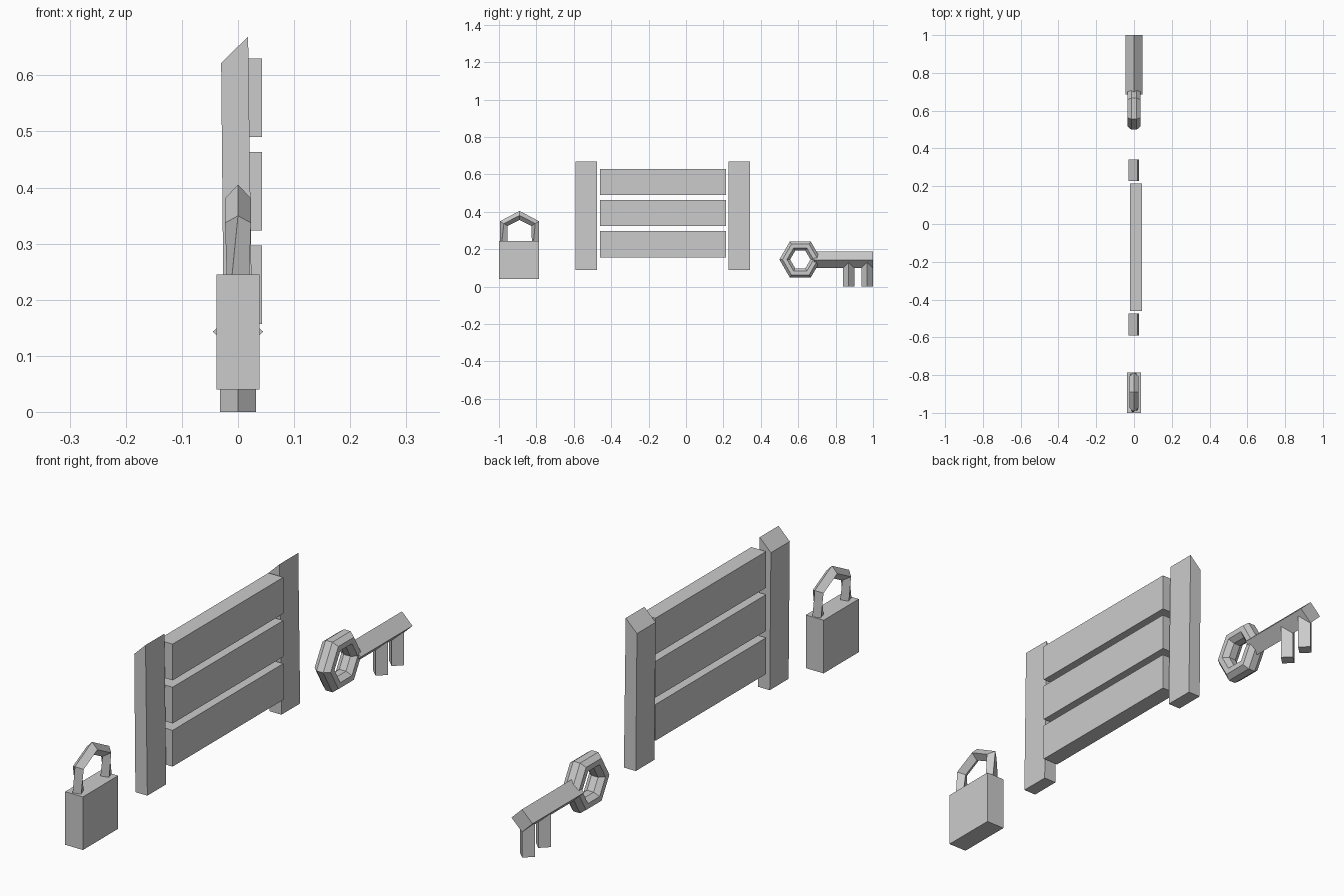
import bpy, bmesh
from math import sin, cos, pi, radians
from mathutils import Vector

if "Cube" in bpy.data.objects:
    bpy.data.objects.remove(bpy.data.objects["Cube"])


def finish(name, bm):
    bmesh.ops.recalc_face_normals(bm, faces=bm.faces)
    mesh = bpy.data.meshes.new(name)
    bm.to_mesh(mesh)
    bm.free()
    obj = bpy.data.objects.new(name, mesh)
    bpy.context.collection.objects.link(obj)
    return obj


def loft(name, rings, closed=False):
    """Skin a series of equal-length rings; cap the ends unless closed."""
    bm = bmesh.new()
    rows = [[bm.verts.new(p) for p in ring] for ring in rings]
    n = len(rows[0])
    pairs = list(zip(rows, rows[1:])) + ([(rows[-1], rows[0])] if closed else [])
    for a, b in pairs:
        for i in range(n):
            j = (i + 1) % n
            bm.faces.new((a[i], a[j], b[j], b[i]))
    if not closed:
        bm.faces.new(rows[0])
        bm.faces.new(rows[-1])
    return finish(name, bm)


def box(name, x, y, z):
    rings = [[(x[0], y[0], h), (x[1], y[0], h), (x[1], y[1], h), (x[0], y[1], h)] for h in z]
    return loft(name, rings)


# Padlock body
box("padlock_body", (-0.038, 0.038), (-1.0, -0.785), (0.04, 0.245))

# Padlock shackle: diamond section swept over a peaked arch, legs twisted at the base
# stations: y offset, z, outward direction angle, in-plane radius, twist
stations = [(-0.085, 0.235, 180, 0.022, 30), (-0.084, 0.337, 148, 0.024, 0),
            (0.0, 0.381, 90, 0.024, 0),
            (0.084, 0.337, 32, 0.024, 0), (0.085, 0.235, 0, 0.022, -30)]
rings = []
for y, z, ang, r, twist in stations:
    centre = Vector((0, -0.89 + y, z))
    out = Vector((0, cos(radians(ang)), sin(radians(ang))))
    side = Vector((1, 0, 0))
    ring = []
    for k in range(4):
        a = k * pi / 2 - radians(twist)
        ring.append(centre + out * r * cos(a) + side * 0.023 * sin(a))
    rings.append(ring)
loft("padlock_shackle", rings)

# Fence posts with slanted tops and a slight lean
for name, y0, y1 in (("left_post", -0.59, -0.475), ("right_post", 0.228, 0.342)):
    profile = [(-0.025, 0.09), (0.026, 0.09), (0.018, 0.669), (-0.03, 0.622)]
    loft(name, [[(x, y, z) for x, z in profile] for y in (y0, y1)])

# Fence rails
for i in range(3):
    z = 0.157 + i * 0.1665
    box(f"fence_rail_{i + 1}", (-0.02, 0.043), (-0.46, 0.215), (z, z + 0.14))

# Key bow: six-sided ring with an eight-sided section
rings = []
for k in range(6):
    a = k * pi / 3
    ring = []
    for m in range(8):
        b = (m + 0.5) * pi / 4
        rad = 0.083 + 0.031 * cos(b)
        ring.append((0.037 * sin(b), 0.611 + rad * cos(a), 0.145 + rad * sin(a)))
    rings.append(ring)
loft("key_bow", rings, closed=True)

# Key shaft: diamond bar
diamond = [(1, 0), (0, 1), (-1, 0), (0, -1)]
loft("key_shaft", [[(0.045 * u, y, 0.143 + 0.044 * v) for u, v in diamond]
                   for y in (0.685, 1.0)])

# Key teeth: upright diamond prisms
for i, y in enumerate((0.87, 0.968)):
    loft(f"key_tooth_{i + 1}", [[(0.032 * u, y + 0.031 * v, z) for u, v in diamond]
                                for z in (0.0, 0.13)])
